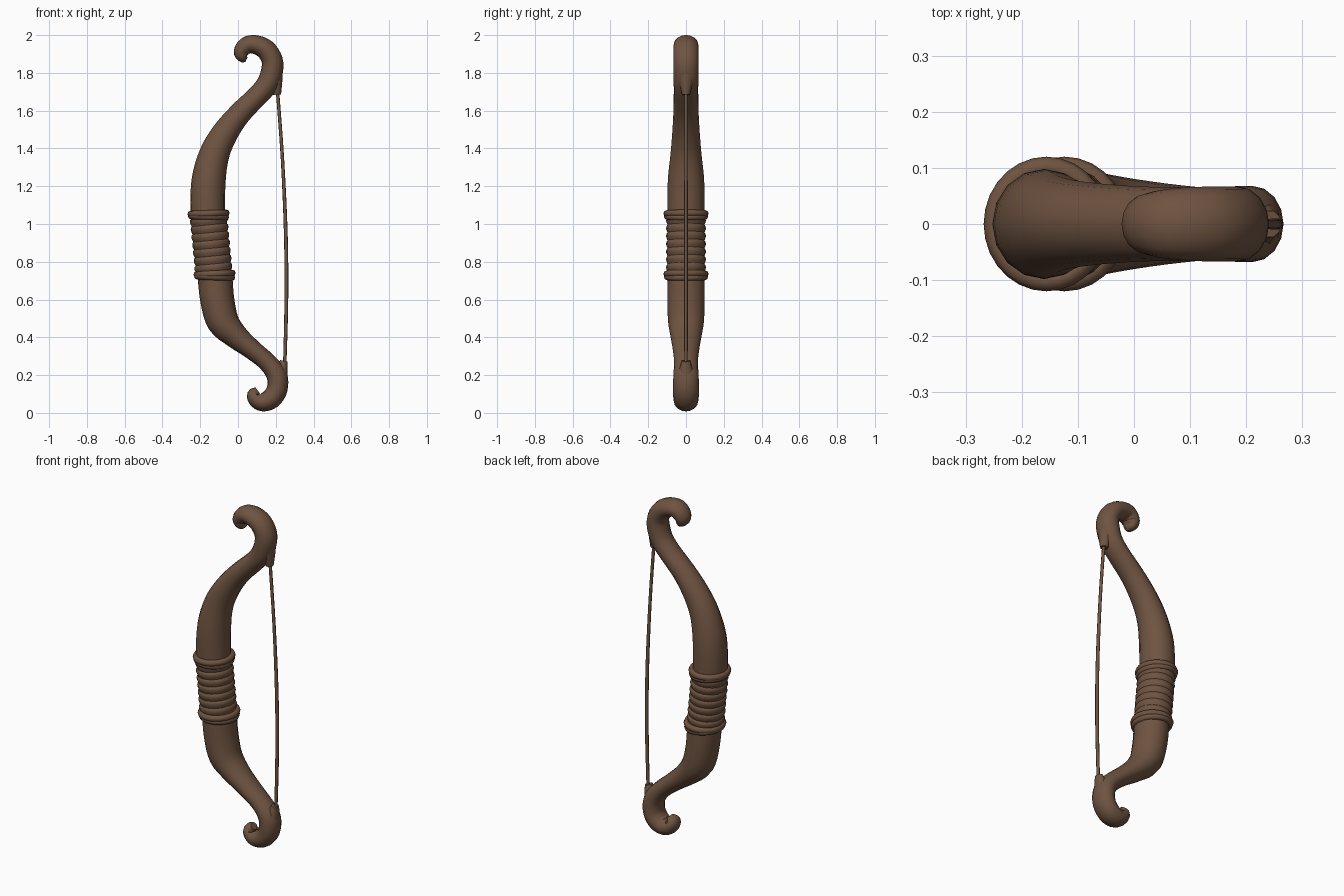
import bpy
import bmesh
import math
from mathutils import Vector

cube = bpy.data.objects.get("Cube")
if cube:
    bpy.data.objects.remove(cube, do_unlink=True)

brown = bpy.data.materials.new("worn brown wood")
brown.use_nodes = True
colour = (0.158, 0.088, 0.053, 1)
brown.diffuse_color = colour
brown.node_tree.nodes["Principled BSDF"].inputs["Base Color"].default_value = colour


def spline(rows, steps):
    """Smoothly interpolate rows of (x, z, half width, half depth)."""
    rows = [Vector(row) for row in rows]
    result = []
    for i in range(len(rows) - 1):
        a, b = rows[max(i - 1, 0)], rows[i]
        c, d = rows[i + 1], rows[min(i + 2, len(rows) - 1)]
        for s in range(steps):
            t = s / steps
            result.append(0.5 * (2 * b + (c - a) * t
                                 + (2 * a - 5 * b + 4 * c - d) * t ** 2
                                 + (3 * b - a - 3 * c + d) * t ** 3))
    result.append(rows[-1])
    return result


def finish(name, bm, angle=50):
    """Turn a bmesh into a smooth shaded object."""
    bmesh.ops.recalc_face_normals(bm, faces=bm.faces)
    mesh = bpy.data.meshes.new(name)
    bm.to_mesh(mesh)
    bm.free()
    obj = bpy.data.objects.new(name, mesh)
    bpy.context.collection.objects.link(obj)
    mesh.materials.append(brown)
    bpy.ops.object.select_all(action="DESELECT")
    obj.select_set(True)
    bpy.context.view_layer.objects.active = obj
    bpy.ops.object.shade_smooth_by_angle(angle=math.radians(angle))
    return obj


def sweep(name, rows, steps=4, sides=16):
    """Sweep an oval along a path lying in the x-z plane."""
    path = spline(rows, steps)
    bm = bmesh.new()
    loops = []
    for i, p in enumerate(path):
        along = path[min(i + 1, len(path) - 1)] - path[max(i - 1, 0)]
        across = Vector((-along[1], 0, along[0])).normalized()
        loop = []
        for k in range(sides):
            turn = math.tau * k / sides
            offset = across * p[2] * math.cos(turn)
            offset.y = p[3] * math.sin(turn)
            loop.append(bm.verts.new(Vector((p[0], 0, p[1])) + offset))
        loops.append(loop)
    for low, high in zip(loops, loops[1:]):
        for k in range(sides):
            j = (k + 1) % sides
            bm.faces.new((low[k], low[j], high[j], high[k]))
    bm.faces.new(loops[0])
    bm.faces.new(loops[-1])
    return finish(name, bm)


def band(name, centre, radii, thickness, tilt, sides=28, tube=8):
    """An oval cord wound around the grip."""
    bm = bmesh.new()
    grid = []
    for i in range(sides):
        a = math.tau * i / sides
        loop = []
        for k in range(tube):
            b = math.tau * k / tube
            out = thickness * math.cos(b)
            x = (radii[0] + out) * math.cos(a)
            y = (radii[1] + out) * math.sin(a)
            z = thickness * math.sin(b) + tilt * x
            loop.append(bm.verts.new((centre[0] + x, y, centre[1] + z)))
        grid.append(loop)
    for i in range(sides):
        here, there = grid[i], grid[(i + 1) % sides]
        for k in range(tube):
            j = (k + 1) % tube
            bm.faces.new((here[k], there[k], there[j], here[j]))
    return finish(name, bm)


# Limbs and both curled ends, from the upper tip to the lower tip
sweep("bow_limbs", [
    (.045, 1.87, .012, .02), (.03, 1.88, .03, .04), (.02, 1.91, .043, .052),
    (.045, 1.945, .046, .06), (.09, 1.95, .05, .065), (.145, 1.925, .054, .067),
    (.18, 1.87, .056, .067), (.18, 1.81, .058, .067), (.155, 1.74, .058, .065),
    (.1, 1.675, .056, .065), (.01, 1.585, .06, .067), (-.07, 1.48, .07, .073),
    (-.125, 1.37, .08, .082), (-.155, 1.235, .09, .096), (-.16, 1.075, .092, .098),
    (-.15, .92, .088, .095), (-.125, .75, .092, .098), (-.11, .6, .09, .098),
    (-.08, .485, .085, .095), (-.01, .405, .066, .082), (.075, .335, .053, .07),
    (.155, .268, .05, .063), (.205, .2, .055, .067), (.207, .125, .055, .068),
    (.175, .075, .054, .067), (.13, .058, .05, .062), (.095, .073, .043, .056),
    (.085, .1, .035, .047), (.105, .118, .02, .025),
])

# Tapered nocks that hold the cord
sweep("upper_nock", [(.19, 1.85, .048, .055), (.2, 1.77, .036, .042),
                     (.207, 1.685, .021, .022)], sides=10)
sweep("lower_nock", [(.21, .14, .05, .058), (.225, .2, .038, .045),
                     (.243, .275, .02, .024)], sides=10)

# Bowstring
sweep("bowstring", [(.208, 1.72, .009, .009), (.235, 1.35, .009, .009),
                    (.253, .95, .01, .01), (.256, .6, .01, .01),
                    (.247, .24, .009, .009)], sides=8)

# Grip wrapping as overlapping flat turns
turns = 7
wrap = []
for i in range(turns):
    for part, bulge in ((0.05, .093), (0.5, .1), (0.9, .098)):
        f = (i + part) / turns
        wrap.append((-.128 - .028 * f, .745 + .29 * f, bulge, bulge + .005))
sweep("grip_wrap", wrap, steps=2, sides=20)

# Doubled cords closing the grip at each end
for side, x, z, tilt in (("upper", -.156, 1.047, .03), ("lower", -.124, .728, .04)):
    band(side + "_grip_cord", (x, z + .008), (.094, .102), .018, tilt)
    band(side + "_grip_cord_second", (x, z - .008), (.091, .099), .018, -tilt)
